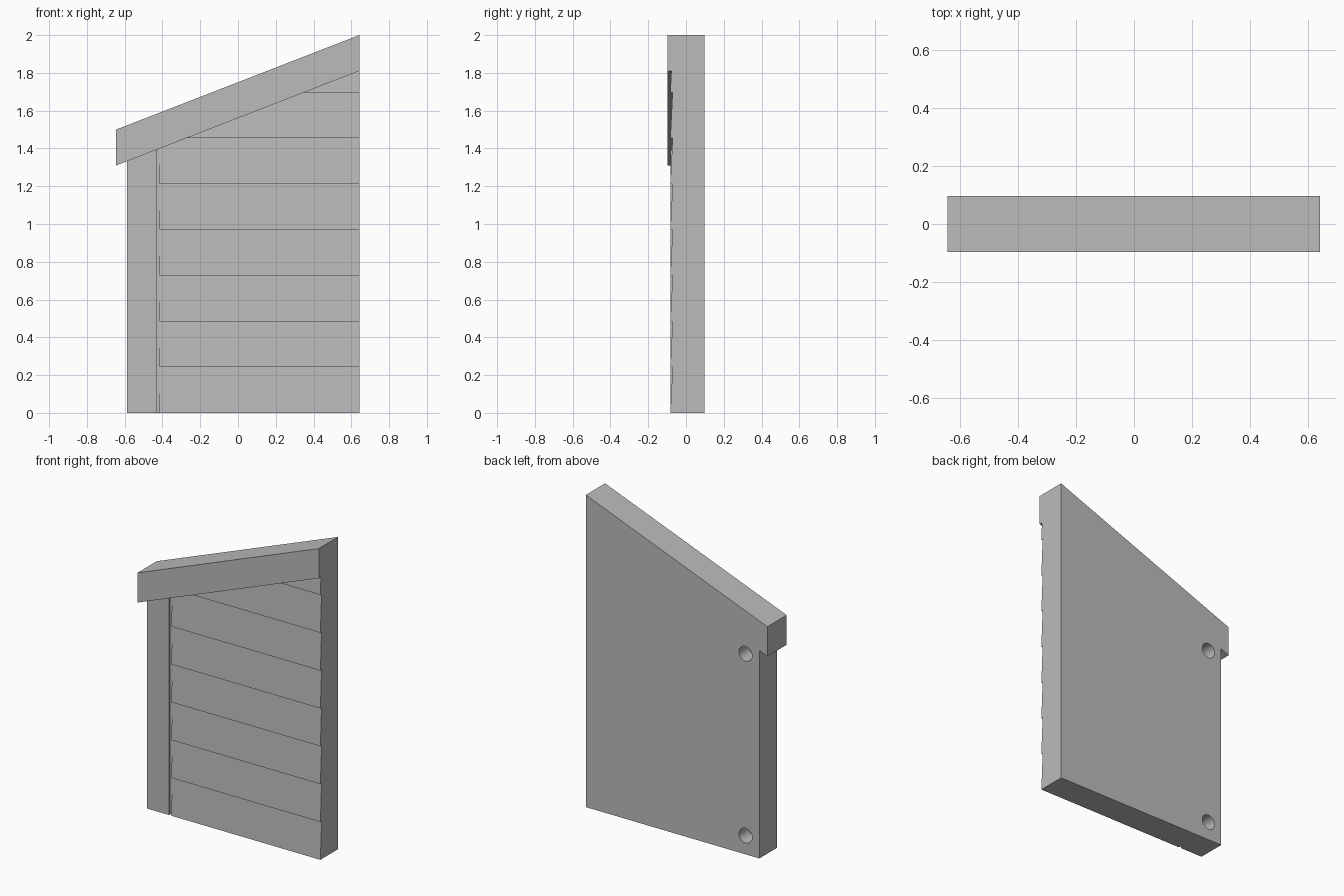
import bpy, bmesh
from mathutils import Vector

cube = bpy.data.objects.get("Cube")
if cube:
    bpy.data.objects.remove(cube)

LEFT, RIGHT, EAVE = -0.588, 0.642, -0.645
BACK, FRONT = 0.0975, -0.0975
CORE, FACE = -0.07, -0.083      # front of the core and of the raised trim
SLOPE = 0.5 / (RIGHT - EAVE)
ROOF_H = 0.19

grey = bpy.data.materials.new("plain grey")
grey.use_nodes = True
colour = (0.5, 0.5, 0.5, 1)
grey.diffuse_color = colour
grey.node_tree.nodes["Principled BSDF"].inputs["Base Color"].default_value = colour


def under_roof(x):
    return 1.31 + (x - EAVE) * SLOPE


def extrude(name, points, offset):
    """Solid made by sweeping a flat outline along an offset."""
    bm = bmesh.new()
    face = bm.faces.new([bm.verts.new(p) for p in points])
    swept = bmesh.ops.extrude_face_region(bm, geom=[face])["geom"]
    verts = [v for v in swept if isinstance(v, bmesh.types.BMVert)]
    bmesh.ops.translate(bm, verts=verts, vec=offset)
    return finish(name, bm)


def finish(name, bm):
    bmesh.ops.recalc_face_normals(bm, faces=bm.faces)
    mesh = bpy.data.meshes.new(name)
    bm.to_mesh(mesh)
    bm.free()
    mesh.materials.append(grey)
    obj = bpy.data.objects.new(name, mesh)
    bpy.context.collection.objects.link(obj)
    return obj


def wall_piece(name, x0, x1, y0, y1):
    """Upright slab whose top follows the underside of the roof."""
    outline = [(x0, y0, 0), (x1, y0, 0), (x1, y0, under_roof(x1)), (x0, y0, under_roof(x0))]
    return extrude(name, outline, (0, y1 - y0, 0))


# Wall core and the corner post in front of it
core = wall_piece("wall_core", LEFT, RIGHT, CORE, BACK)
wall_piece("corner_post", LEFT, -0.432, FACE, CORE)

# Sloping roof beam, overhanging the low side
roof = [(EAVE, FRONT, under_roof(EAVE)), (RIGHT, FRONT, under_roof(RIGHT)),
        (RIGHT, FRONT, under_roof(RIGHT) + ROOF_H), (EAVE, FRONT, under_roof(EAVE) + ROOF_H)]
extrude("roof_beam", roof, (0, BACK - FRONT, 0))

# Overlapping cladding boards, trimmed along the roof line
STEP, BOARD_LEFT = 0.2425, -0.415
for i in range(8):
    low, high = i * STEP, (i + 1) * STEP
    profile = [(BOARD_LEFT, CORE, low), (BOARD_LEFT, FACE, low),
               (BOARD_LEFT, CORE - 0.001, high), (BOARD_LEFT, CORE, high)]
    board = extrude(f"cladding_board_{i + 1}", profile, (RIGHT - BOARD_LEFT, 0, 0))
    bm = bmesh.new()
    bm.from_mesh(board.data)
    bmesh.ops.bisect_plane(bm, geom=bm.verts[:] + bm.edges[:] + bm.faces[:],
                           plane_co=(EAVE, 0, under_roof(EAVE)),
                           plane_no=Vector((-SLOPE, 0, 1)), clear_outer=True)
    bmesh.ops.holes_fill(bm, edges=[e for e in bm.edges if e.is_boundary])
    bmesh.ops.recalc_face_normals(bm, faces=bm.faces)
    bm.to_mesh(board.data)
    bm.free()

# Two round blind holes in the back
for z in (0.12, 1.285):
    bpy.ops.mesh.primitive_cylinder_add(vertices=32, radius=0.047, depth=0.2,
                                        location=(-0.49, BACK, z), rotation=(1.5708, 0, 0))
    cutter = bpy.context.object
    cutter.name = "hole_cutter"
    cutter.hide_render = True
    cutter.data.materials.append(grey)
    bpy.context.view_layer.objects.active = core
    cut = core.modifiers.new("hole", "BOOLEAN")
    cut.operation, cut.solver, cut.object = "DIFFERENCE", "EXACT", cutter
    bpy.ops.object.modifier_apply(modifier=cut.name)
    bpy.data.objects.remove(cutter)

# Smooth hole walls, sharp edges elsewhere
bpy.ops.object.select_all(action="DESELECT")
core.select_set(True)
bpy.context.view_layer.objects.active = core
bpy.ops.object.shade_smooth_by_angle()
